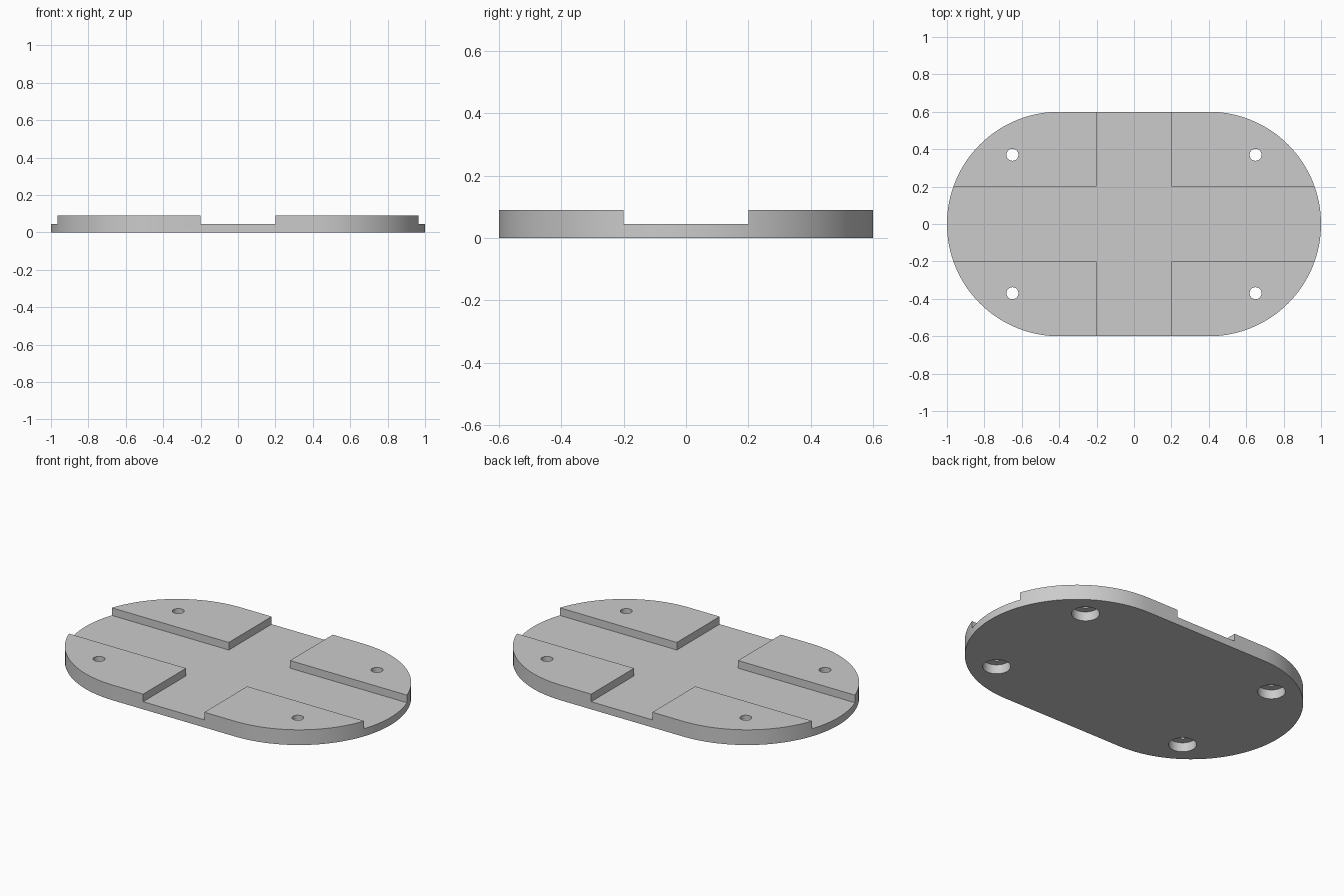
import bpy
import bmesh
from math import cos, sin, pi

cube = bpy.data.objects.get("Cube")
if cube:
    bpy.data.objects.remove(cube, do_unlink=True)

# Sizes
HALF_LENGTH, RADIUS = 1.0, 0.6
HEIGHT, FLOOR = 0.09, 0.045
CHANNEL = 0.2
HOLE_X, HOLE_Y = 0.65, 0.37
HOLE_R, BORE_R, BORE_DEPTH = 0.032, 0.075, 0.055

grey = bpy.data.materials.new("plain_grey")
grey.use_nodes = True
colour = (0.6, 0.6, 0.6, 1)
grey.diffuse_color = colour
grey.node_tree.nodes["Principled BSDF"].inputs["Base Color"].default_value = colour


def arc(cx, cy, r, start, sweep, steps):
    return [(cx + r * cos(start + sweep * i / steps),
             cy + r * sin(start + sweep * i / steps)) for i in range(steps + 1)]


def prism(name, outline, z0, z1):
    """Extrude a flat outline from z0 up to z1."""
    bm = bmesh.new()
    face = bm.faces.new([bm.verts.new((x, y, z0)) for x, y in outline])
    top = bmesh.ops.extrude_face_region(bm, geom=[face])["geom"]
    verts = [v for v in top if isinstance(v, bmesh.types.BMVert)]
    bmesh.ops.translate(bm, verts=verts, vec=(0, 0, z1 - z0))
    bmesh.ops.recalc_face_normals(bm, faces=bm.faces[:])
    mesh = bpy.data.meshes.new(name)
    bm.to_mesh(mesh)
    bm.free()
    mesh.materials.append(grey)
    obj = bpy.data.objects.new(name, mesh)
    bpy.context.collection.objects.link(obj)
    return obj


def cut(target, cutter):
    """Subtract the cutter, then discard it."""
    mod = target.modifiers.new("cut", "BOOLEAN")
    mod.operation, mod.solver, mod.object = "DIFFERENCE", "EXACT", cutter
    cutter.hide_render = True
    bpy.context.view_layer.objects.active = target
    bpy.ops.object.modifier_apply(modifier=mod.name)
    bpy.data.objects.remove(cutter, do_unlink=True)


# Rounded base plate
end = HALF_LENGTH - RADIUS
plate = prism("base_plate",
              arc(end, 0, RADIUS, -pi / 2, pi, 64) + arc(-end, 0, RADIUS, pi / 2, pi, 64),
              0, HEIGHT)

# Crossing channels that leave four raised corner pads
c, far = CHANNEL, 1.5
cross = [(c, c), (c, far), (-c, far), (-c, c), (-far, c), (-far, -c),
         (-c, -c), (-c, -far), (c, -far), (c, -c), (far, -c), (far, c)]
cut(plate, prism("channel_cutter", cross, FLOOR, 0.3))

# Screw holes, counterbored from below
for sx in (-1, 1):
    for sy in (-1, 1):
        for radius, top in ((HOLE_R, 0.3), (BORE_R, BORE_DEPTH)):
            ring = arc(sx * HOLE_X, sy * HOLE_Y, radius, 0, 2 * pi, 40)[:-1]
            cut(plate, prism("hole_cutter", ring, -0.1, top))

# Smooth the round walls, keep edges crisp
bpy.ops.object.select_all(action="DESELECT")
plate.select_set(True)
bpy.context.view_layer.objects.active = plate
bpy.ops.object.shade_smooth_by_angle(angle=pi / 6)
